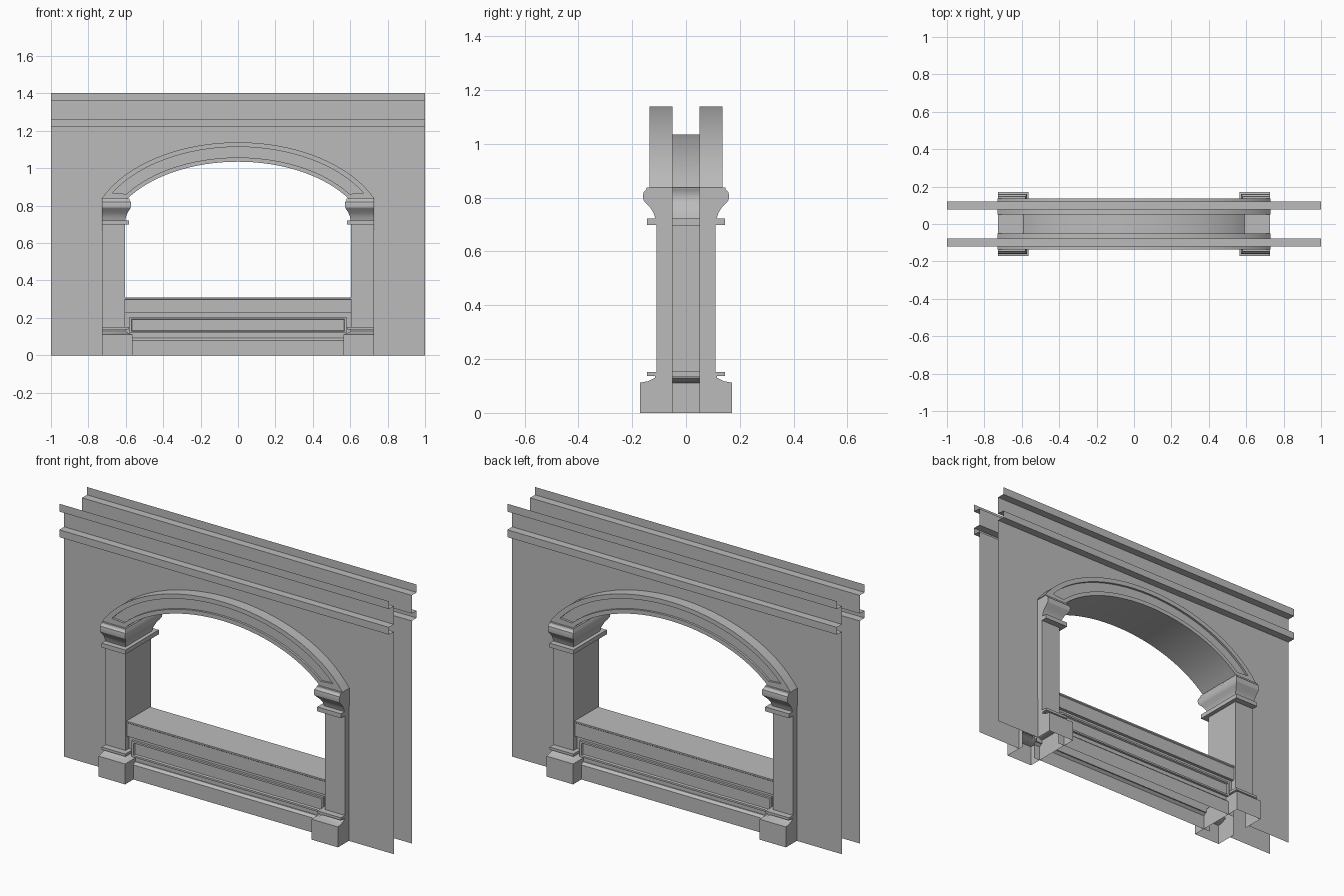
import bpy, bmesh, math

cube = bpy.data.objects.get("Cube")
if cube:
    bpy.data.objects.remove(cube, do_unlink=True)

stone = bpy.data.materials.new("grey_stone")
stone.use_nodes = True
GREY = (0.5, 0.5, 0.5, 1)
stone.diffuse_color = GREY
stone.node_tree.nodes["Principled BSDF"].inputs["Base Color"].default_value = GREY

WALL_Y, BAND_Y = 0.077, 0.12       # wall sheet and cornice planes
PIER_IN, PIER_OUT, PIER_Y = 0.605, 0.726, 0.11
CORE_Y, ARCH_Y, SPRING = 0.05, 0.136, 0.838


def finish(name, bm, smooth=False, recalc=True):
    if recalc:
        bmesh.ops.recalc_face_normals(bm, faces=bm.faces)
    mesh = bpy.data.meshes.new(name)
    bm.to_mesh(mesh)
    bm.free()
    mesh.materials.append(stone)
    ob = bpy.data.objects.new(name, mesh)
    bpy.context.collection.objects.link(ob)
    if smooth:
        bpy.ops.object.select_all(action="DESELECT")
        ob.select_set(True)
        bpy.context.view_layer.objects.active = ob
        bpy.ops.object.shade_smooth_by_angle(angle=math.radians(30))
    return ob


def bridge(bm, rows):
    """Skin consecutive rows of points with quads."""
    rows = [[bm.verts.new(p) for p in row] for row in rows]
    for a, b in zip(rows, rows[1:]):
        for i in range(len(a) - 1):
            bm.faces.new((a[i], a[i + 1], b[i + 1], b[i]))
    return rows


def ellipse_arc(a, b, z0, n=32):
    """Points of a flattened arch, from its left springing to its right one."""
    start = math.asin((SPRING - z0) / b)
    span = math.pi - 2 * start
    angles = [start + span * i / n for i in range(n + 1)]
    return [(-a * math.cos(t), z0 + b * math.sin(t)) for t in angles]


outer = ellipse_arc(0.797, 0.505, 0.634)
inner = ellipse_arc(0.7, 0.425, 0.61)

# Wall sheets with an arched opening and a two-band cornice
outline = [(1, 0), (1, 1.22), (-1, 1.22), (-1, 0), (-PIER_OUT, 0)] + outer + [(PIER_OUT, 0)]
cornice = [(WALL_Y, 1.22), (BAND_Y, 1.22), (BAND_Y, 1.26), (WALL_Y, 1.26),
           (WALL_Y, 1.36), (BAND_Y, 1.36), (BAND_Y, 1.403)]
for name, s in (("front", -1), ("back", 1)):
    bm = bmesh.new()
    face = bm.faces.new([bm.verts.new((x, s * WALL_Y, z)) for x, z in outline])
    face.normal_update()
    if face.normal.y * s < 0:
        face.normal_flip()
    bmesh.ops.triangulate(bm, faces=[face])
    finish(name + "_wall", bm, recalc=False)
    bm = bmesh.new()
    bridge(bm, [[(s * x, s * y, z) for y, z in cornice] for x in (1, -1)])
    for f in bm.faces:
        f.normal_update()
    if max((f for f in bm.faces), key=lambda f: abs(f.normal.y)).normal.y * s < 0:
        bmesh.ops.reverse_faces(bm, faces=bm.faces)
    finish(name + "_cornice", bm, recalc=False)

# Arch ring: extrados, panelled front and back, full-depth soffit
DEEP = ARCH_Y - 0.012


def arch_row(i, panel):
    depth = DEEP if panel else ARCH_Y
    half = [(0, CORE_Y), (0, ARCH_Y), (0.24, ARCH_Y), (0.24, depth),
            (0.78, depth), (0.78, ARCH_Y), (1, ARCH_Y)]
    section = [(t, -y) for t, y in half] + half[::-1]
    (xo, zo), (xi, zi) = outer[i], inner[i]
    return [(xo + (xi - xo) * t, y, zo + (zi - zo) * t) for t, y in section]


last = len(outer) - 1
stations = [(0, False), (1, False)] + [(i, True) for i in range(1, last)]
stations += [(last - 1, False), (last, False)]
bm = bmesh.new()
bridge(bm, [arch_row(i, p) for i, p in stations])
bmesh.ops.remove_doubles(bm, verts=bm.verts, dist=0.0001)
bmesh.ops.dissolve_degenerate(bm, edges=bm.edges, dist=0.0001)
finish("arch_moulding", bm, smooth=True)

# Piers: base, fillet, shaft, neck band and capital swept round three sides
profile = [(0.061, 0), (0.061, 0.112), (0.03, 0.118), (0.006, 0.13), (0.006, 0.138),
           (0.035, 0.138), (0.035, 0.152), (0, 0.152), (0, 0.698), (0.035, 0.698),
           (0.035, 0.722), (0.004, 0.722), (0.01, 0.742), (0.022, 0.762),
           (0.038, 0.778), (0.048, 0.79), (0.05, 0.806), (0.048, 0.82),
           (0.038, 0.83), (0.036, SPRING)]
for name, s in (("left", 1), ("right", -1)):
    bm = bmesh.new()
    rows = []
    for o, z in profile:
        x, y = PIER_IN - o * 0.66, PIER_Y + o
        path = [(PIER_OUT, -CORE_Y), (PIER_OUT, -y), (x, -y), (x, y),
                (PIER_OUT, y), (PIER_OUT, CORE_Y)]
        rows.append([(s * px, py, z) for px, py in path])
    top = bridge(bm, rows)[-1]
    bm.faces.new(top)
    finish(name + "_pier", bm, smooth=True)

# Bench between the piers: one moulded section, the same front and back
half = [(0.1, 0), (0.1, 0.08), (0.086, 0.092), (0.08, 0.092), (0.08, 0.225),
        (0.097, 0.225), (0.097, 0.298), (0.102, 0.302), (0.102, 0.31)]
section = [(-y, z) for y, z in half] + half[::-1]
bm = bmesh.new()
bridge(bm, [[(x, y, z) for y, z in section] for x in (-PIER_IN, PIER_IN)])
finish("bench", bm)

# Picture-frame moulding on each bench face
for name, s in (("front", -1), ("back", 1)):
    bm = bmesh.new()
    rings = [(0, 0.08), (0, 0.093), (0.01, 0.093), (0.014, 0.084)]
    rows = []
    for inset, y in rings:
        x, lo, hi = 0.58 - inset, 0.118 + inset, 0.205 - inset
        ring = [(-x, lo), (x, lo), (x, hi), (-x, hi), (-x, lo)]
        rows.append([(px, s * y, z) for px, z in ring])
    verts = bridge(bm, rows)
    bm.faces.new(verts[-1][:4])
    bmesh.ops.remove_doubles(bm, verts=bm.verts, dist=0.0001)
    bm.normal_update()
    if max(bm.faces, key=lambda f: f.calc_area()).normal.y * s < 0:
        bmesh.ops.reverse_faces(bm, faces=bm.faces)
    finish(name + "_bench_panel", bm, recalc=False)
